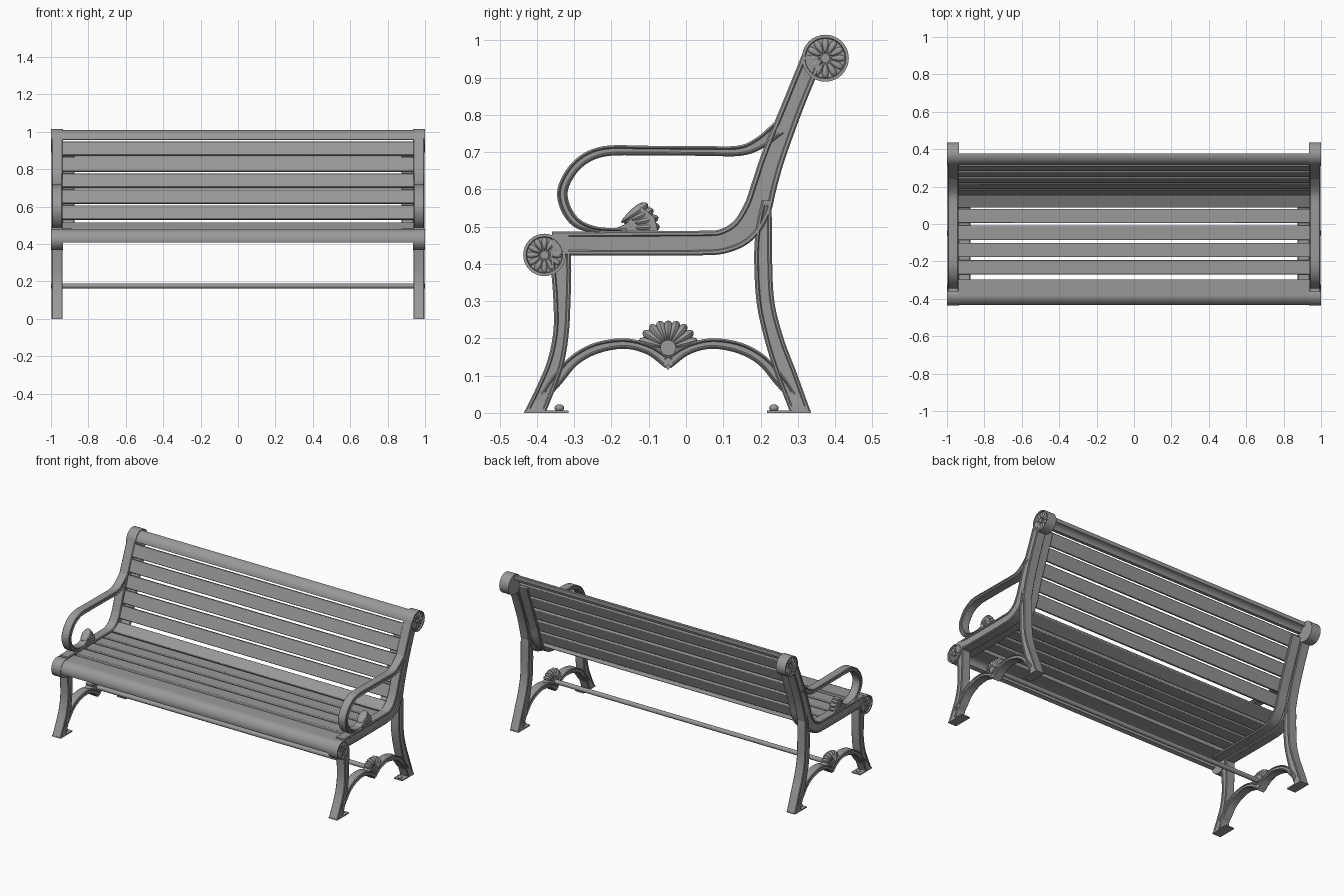
import bpy, bmesh, math
from mathutils import Matrix, Vector

if "Cube" in bpy.data.objects:
    bpy.data.objects.remove(bpy.data.objects["Cube"])

X0, X1 = 0.937, 0.997          # inner and outer face of the cast end frame
grey = bpy.data.materials.new("dark_grey")
grey.diffuse_color = (.32, .32, .32, 1)
grey.use_nodes = True
grey.node_tree.nodes["Principled BSDF"].inputs["Base Color"].default_value = grey.diffuse_color


def finish(name, bm, mirror=True, bevel=0.0, angle=35):
    bmesh.ops.recalc_face_normals(bm, faces=bm.faces)
    me = bpy.data.meshes.new(name)
    bm.to_mesh(me)
    bm.free()
    me.materials.append(grey)
    me.shade_smooth()
    me.set_sharp_from_angle(angle=math.radians(angle))
    ob = bpy.data.objects.new(name, me)
    bpy.context.collection.objects.link(ob)
    if bevel:
        b = ob.modifiers.new("Bevel", 'BEVEL')
        b.width, b.segments, b.limit_method = bevel, 2, 'ANGLE'
    if mirror:
        ob.modifiers.new("Mirror", 'MIRROR')
    return ob


def spline(pts, n=6):
    """Catmull-Rom through (y, z, half width) points."""
    p = [Vector(q) for q in pts]
    p = [2 * p[0] - p[1]] + p + [2 * p[-1] - p[-2]]
    out = []
    for a, b, c, d in zip(p, p[1:], p[2:], p[3:]):
        for i in range(n):
            t = i / n
            out.append(0.5 * (2 * b + (c - a) * t + (2 * a - 5 * b + 4 * c - d) * t * t
                              + (3 * b - a - 3 * c + d) * t ** 3))
    return out + [p[-2]]


def ribbon(bm, pts, level=False, rim=0.011, x0=X0, x1=X1):
    """Bar along a path: softened edges and a sunk panel on both faces."""
    s = spline(pts)
    rows, last = [], len(s) - 1
    for i, q in enumerate(s):
        d = s[min(i + 1, last)] - s[max(i - 1, 0)]
        n = Vector((-d.y, d.x)).normalized() if not level else Vector((1, 0))
        w, e = q.z, .004
        deep = .005 if rim and 1 < i < last - 1 else 0
        g = rim or w * .5
        g = min(g, w * .6)
        half = [(w, e), (w - e, 0), (w - g, 0), (w - g - .003, deep)]
        half = half + [(-o, h) for o, h in reversed(half)]
        ring = [(x1 - h, o) for o, h in half] + [(x0 + h, o) for o, h in reversed(half)]
        rows.append([bm.verts.new((x, *(q.xy + n * o))) for x, o in ring])
    m = len(rows[0])
    for a, b in zip(rows, rows[1:]):
        for k in range(m):
            bm.faces.new((a[k], a[(k + 1) % m], b[(k + 1) % m], b[k]))
    bm.faces.new(rows[0])
    bm.faces.new(rows[-1])


def bar(name, *paths, **kw):
    bm = bmesh.new()
    for p in paths:
        ribbon(bm, p, **kw)
    return finish(name, bm)


def prism(bm, pts, x0, x1):
    f = bm.faces.new([bm.verts.new((x0, y, z)) for y, z in pts])
    r = bmesh.ops.extrude_face_region(bm, geom=[f])
    bmesh.ops.translate(bm, vec=(x1 - x0, 0, 0),
                        verts=[v for v in r["geom"] if isinstance(v, bmesh.types.BMVert)])


def disc(bm, y, z, r, x0, x1, seg=32):
    m = Matrix.Translation(((x0 + x1) / 2, y, z)) @ Matrix.Rotation(math.pi / 2, 4, 'Y')
    bmesh.ops.create_cone(bm, cap_ends=True, segments=seg, radius1=r, radius2=r,
                          depth=x1 - x0, matrix=m)


def petal(bm, y, z, ang, dist, size, x, flare=.45):
    """Teardrop pointing outward from (y, z); size = x, along, across."""
    m = (Matrix.Translation((x, y, z)) @ Matrix.Rotation(ang, 4, 'X')
         @ Matrix.Translation((0, dist, 0)) @ Matrix.Diagonal((*size, 1)))
    vs = bmesh.ops.create_uvsphere(bm, u_segments=16, v_segments=8, radius=1)["verts"]
    for v in vs:
        v.co.z *= 1 + flare * v.co.y
        v.co = m @ v.co


def arc(cy, cz, r, a0, a1, n=10):
    return [(cy + r * math.cos(math.radians(a0 + (a1 - a0) * i / n)),
             cz + r * math.sin(math.radians(a0 + (a1 - a0) * i / n))) for i in range(n + 1)]


# Cast end frame members
bar("seat_and_back_rail", [(-.36, .455, .032), (-.1, .455, .033), (.04, .456, .033),
    (.1, .461, .033), (.153, .489, .036), (.19, .545, .037), (.21, .61, .034),
    (.235, .69, .032), (.285, .82, .029), (.34, .955, .029)])
bar("back_leg", [(.216, .57, .012), (.21, .5, .021), (.207, .42, .024), (.213, .3, .024),
    (.236, .2, .026), (.267, .11, .029), (.308, 0, .028)], level=True, rim=.009)
bar("front_leg", [(-.34, .44, .03), (-.335, .38, .027), (-.333, .3, .023), (-.335, .22, .021),
    (-.349, .14, .023), (-.375, .07, .026), (-.406, 0, .029)], level=True, rim=.009)
half = [(-.38, .045, .012), (-.345, .09, .016), (-.3, .141, .015), (-.24, .174, .015),
        (-.165, .186, .014), (-.1, .17, .014), (-.046, .133, .016)]
bar("lower_arch", half, [(-.096 - y, z, w) for y, z, w in half], rim=.006,
    x0=.939, x1=.995)
bar("armrest", [(.25, .765, .02), (.2, .726, .017), (.145, .704, .014), (.05, .703, .013),
    (-.1, .704, .013), (-.22, .702, .014), (-.288, .67, .014), (-.328, .61, .014),
    (-.327, .56, .014), (-.296, .512, .013), (-.24, .491, .009), (-.16, .488, .007)],
    rim=.006, x0=.939, x1=.995)

# Rosette discs at the seat front and back top
for name, y, z, r in (("seat_rosette", -.38, .424, .057), ("back_rosette", .374, .952, .063)):
    bm = bmesh.new()
    disc(bm, y, z, r, .935, 1.0)
    bm.normal_update()
    cap = [f for f in bm.faces if f.normal.x > .9]
    for t, dep in ((.008, 0), (.002, -.009)):
        bmesh.ops.inset_region(bm, faces=cap, thickness=t, depth=dep, use_even_offset=True)
    for k in range(12):
        petal(bm, y, z, k * math.tau / 12, r * .53, (.007, r * .32, r * .125), .991)
    disc(bm, y, z, r * .2, .985, .999, 16)
    finish(name, bm)

# Shell ornament on the arch
bm = bmesh.new()
for k in range(9):
    a = math.radians(14 + 19 * k)
    petal(bm, -.048, .175, a, .042, (.026, .031 + .009 * abs(math.cos(a)), .0125), .972)
disc(bm, -.048, .175, .021, .945, .998, 20)
disc(bm, -.048, .175, .014, .94, 1.0, 20)
prism(bm, [(-.09, .165), (-.048, .115), (-.006, .165), (-.02, .2), (-.048, .212),
           (-.076, .2)], .945, .99)
finish("arch_shell", bm)

# Leaf at the lower end of the armrest
bm = bmesh.new()
prism(bm, [(-.21, .486), (-.16, .508), (-.135, .54), (-.12, .553), (-.085, .525),
           (-.075, .487)], .945, .99)
for deg, dist in ((35, .075), (25, .08), (14, .086), (3, .086)):
    petal(bm, -.2, .493, math.radians(deg), dist, (.027, .044, .0135), .967)
finish("armrest_leaf", bm)

# Foot plates with bolts
for name, a, b, bolt in (("front_foot", -.433, -.315, -.34), ("back_foot", .218, .335, .236)):
    bm = bmesh.new()
    prism(bm, [(a, 0), (b, 0), (b, .007), (a, .007)], X0, X1)
    petal(bm, bolt, .013, 0, 0, (.013, .013, .01), .967, 0)
    finish(name, bm)

# Slat supports inside each frame
bar("slat_support", [(-.36, .441, .008), (0, .441, .008), (.1, .447, .008), (.155, .48, .008),
    (.196, .545, .008), (.224, .64, .008), (.28, .79, .008), (.332, .93, .008)],
    rim=0, x0=.875, x1=.94)

# Straight slats: centre y, z and tilt
W = X0 + .004
tilt = math.atan2(1, .37)
slats = [("seat_slat", y, .466, 0) for y in (-.232, -.139, -.047, .043)]
slats.append(("seat_slat", .126, .488, math.radians(27)))
slats += [("back_slat", .237 + (z - .772) * .37 + .019, z, tilt)
          for z in (.567, .652, .737, .824, .908)]
for name, y, z, a in slats:
    bm = bmesh.new()
    bmesh.ops.create_cube(bm, size=1, matrix=Matrix.Translation((0, y, z))
                          @ Matrix.Rotation(a, 4, 'X') @ Matrix.Diagonal((2 * W, .077, .024, 1)))
    finish(name, bm, mirror=False, bevel=.004)

# Rolled slats at the seat front and back top
bm = bmesh.new()
prism(bm, arc(-.38, .424, .054, 196, 90) + [(-.297, .478), (-.297, .454)]
      + arc(-.38, .424, .03, 90, 196), -W, W)
finish("seat_front_slat", bm, mirror=False)
bm = bmesh.new()
prism(bm, arc(.374, .952, .058, 174, 88) + arc(.374, .952, .034, 88, 174), -W, W)
finish("back_top_slat", bm, mirror=False)

# Stretcher rod between the arches
bm = bmesh.new()
disc(bm, -.048, .176, .014, -.95, .95, 16)
finish("stretcher_rod", bm, mirror=False)
